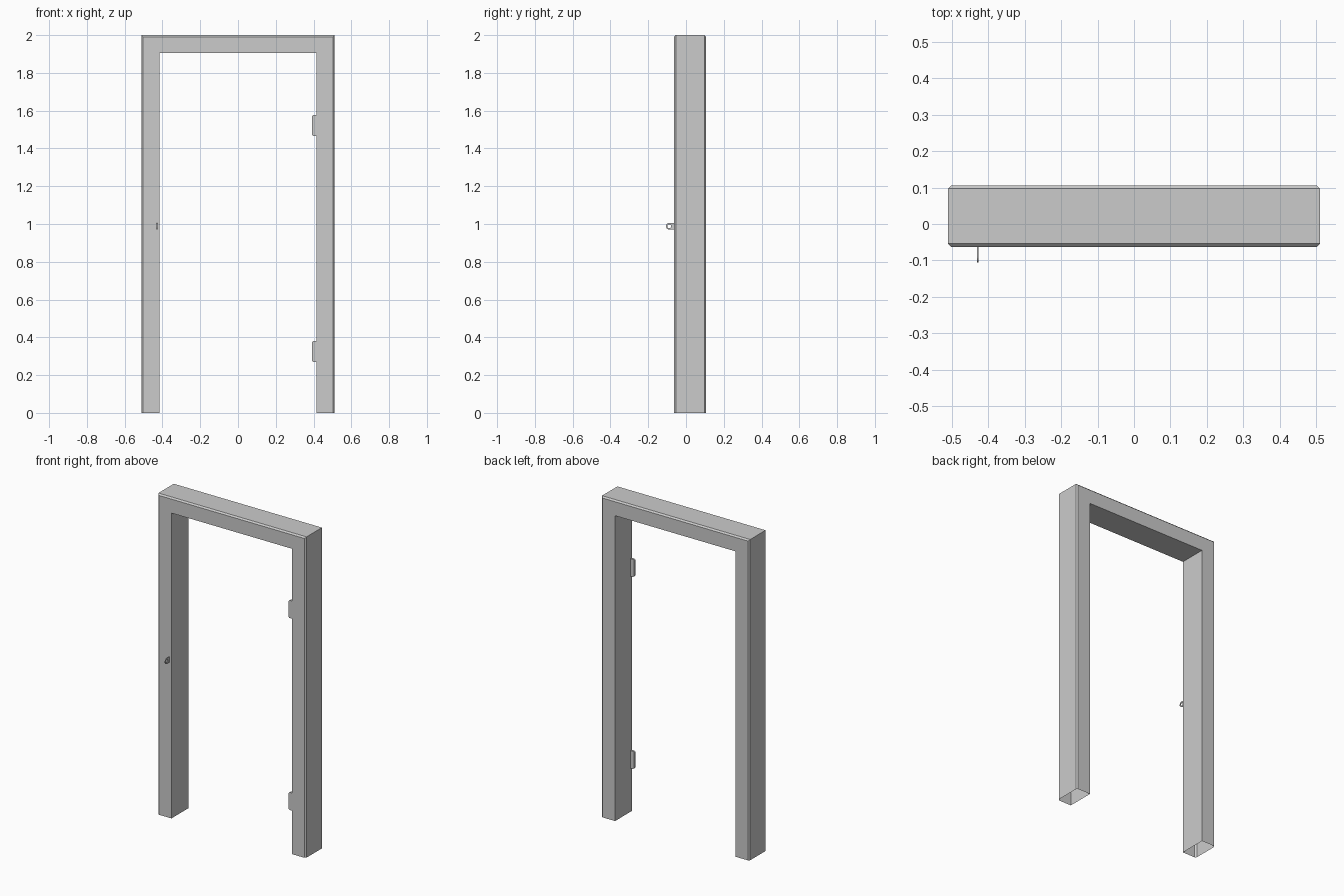
import bpy, bmesh, math

if "Cube" in bpy.data.objects:
    bpy.data.objects.remove(bpy.data.objects["Cube"])


def make_object(name, bm):
    bmesh.ops.recalc_face_normals(bm, faces=bm.faces)
    mesh = bpy.data.meshes.new(name)
    bm.to_mesh(mesh)
    bm.free()
    obj = bpy.data.objects.new(name, mesh)
    bpy.context.collection.objects.link(obj)
    return obj


def bridge(bm, a, b):
    n = len(a)
    for i in range(n):
        j = (i + 1) % n
        bm.faces.new((a[i], a[j], b[j], b[i]))


# Door frame: chamfered section mitred round the opening, open at the feet
HALF, HEAD, W, C = 0.415, 1.904, 0.096, 0.009
FRONT, BACK = -0.063, 0.106
section = [(0, FRONT), (W - C, FRONT), (W, FRONT + C),
           (W, BACK - C), (W - C, BACK), (0, BACK)]
bm = bmesh.new()
rings = []
for side, top in ((-1, 0), (-1, 1), (1, 1), (1, 0)):
    rings.append([bm.verts.new((side * (HALF + o), y, (HEAD + o) * top))
                  for o, y in section])
for a, b in zip(rings, rings[1:]):
    bridge(bm, a, b)
make_object("door_frame", bm)

# Hinge leaves: thin plates with clipped free corners, at the front inner edge
for label, z in (("lower", 0.325), ("upper", 1.522)):
    h, c, x0, x1 = 0.055, 0.007, 0.391, 0.418
    outline = [(x1, z - h), (x1, z + h), (x0 + c, z + h),
               (x0, z + h - c), (x0, z - h + c), (x0 + c, z - h)]
    bm = bmesh.new()
    front, back = [[bm.verts.new((x, y, zz)) for x, zz in outline]
                   for y in (FRONT + 0.001, FRONT + 0.015)]
    bridge(bm, front, back)
    bm.faces.new(front)
    bm.faces.new(back)
    make_object(label + "_hinge", bm)

# Latch staple: flat D-shaped loop with a round hole
N, R, HOLE, CY, CZ = 24, 0.017, 0.010, -0.089, 0.988
bm = bmesh.new()
loops = []
for x, r in ((-0.432, R), (-0.427, R), (-0.427, HOLE), (-0.432, HOLE)):
    loop = []
    for i in range(N):
        a = 2 * math.pi * i / N
        y, z = CY + r * math.cos(a), CZ + r * math.sin(a)
        if r == R and math.cos(a) > 0.01:
            y = FRONT + 0.002  # straight end set into the frame
        loop.append(bm.verts.new((x, y, z)))
    loops.append(loop)
for i in range(4):
    bridge(bm, loops[i], loops[(i + 1) % 4])
make_object("latch_staple", bm)
